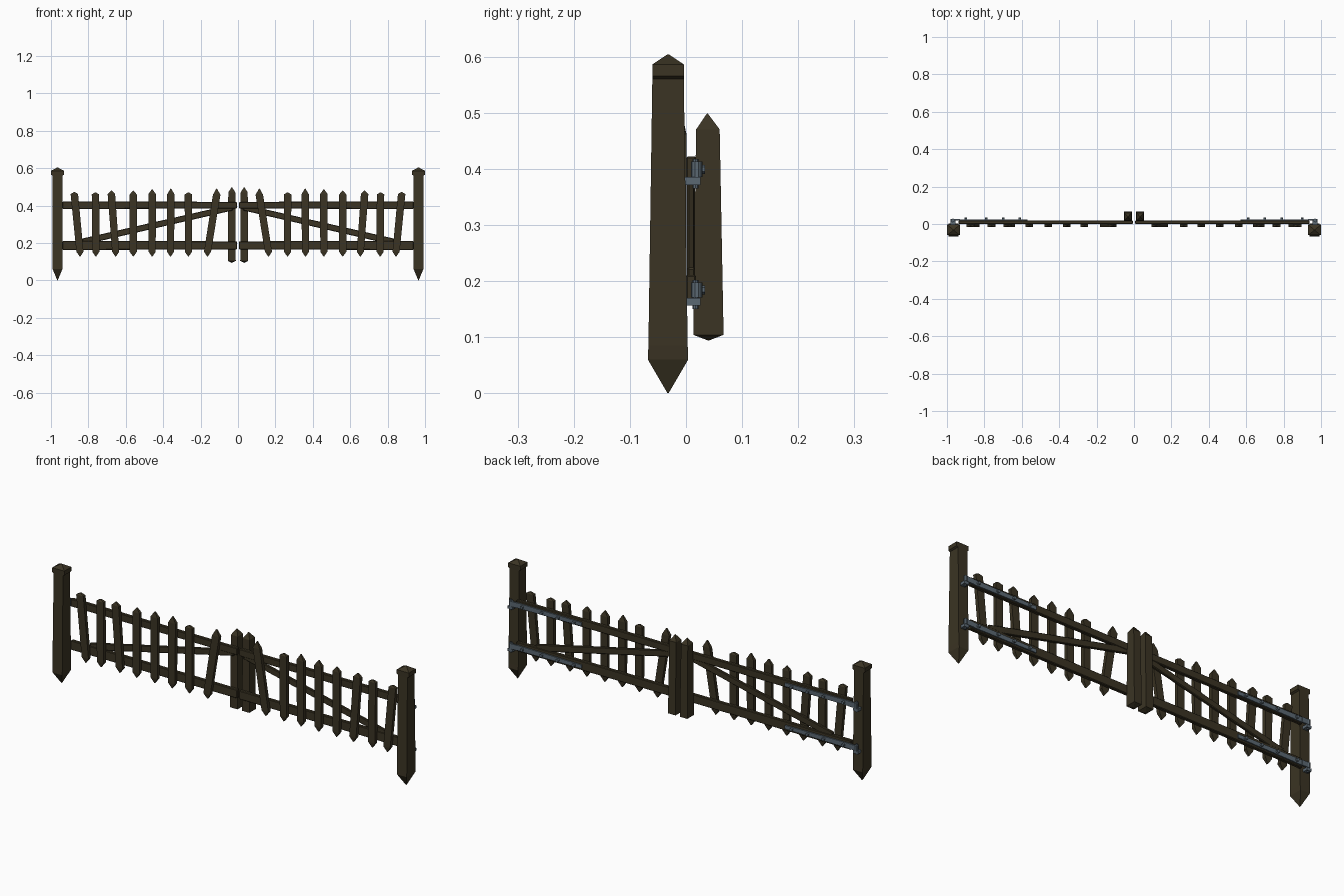
import bpy, bmesh, math
from mathutils import Vector, Matrix

if "Cube" in bpy.data.objects:
    bpy.data.objects.remove(bpy.data.objects["Cube"])


def mat(name, col):
    m = bpy.data.materials.new(name)
    m.diffuse_color = (*col, 1)
    m.use_nodes = True
    m.node_tree.nodes["Principled BSDF"].inputs["Base Color"].default_value = m.diffuse_color
    return m


WOOD = mat("dark wood", (0.043, 0.034, 0.017))
IRON = mat("blue grey iron", (0.105, 0.14, 0.17))


def finish(bm, name, m, s):
    """Mirror to side s, fix normals and make the object."""
    for v in bm.verts:
        v.co.x *= s
    bmesh.ops.remove_doubles(bm, verts=bm.verts, dist=1e-5)
    bmesh.ops.recalc_face_normals(bm, faces=bm.faces)
    me = bpy.data.meshes.new(name)
    bm.to_mesh(me)
    bm.free()
    me.materials.append(m)
    ob = bpy.data.objects.new(name, me)
    bpy.context.collection.objects.link(ob)
    return ob


def stake(name, rings, s, m=WOOD):
    """Loft rectangular rings given as (x, y, z, half width, half depth)."""
    bm = bmesh.new()
    loops = [[bm.verts.new((x + i * hx, y + j * hy, z))
              for i, j in ((-1, -1), (1, -1), (1, 1), (-1, 1))]
             for x, y, z, hx, hy in rings]
    bm.faces.new(loops[0])
    bm.faces.new(loops[-1])
    for a, b in zip(loops, loops[1:]):
        for k in range(4):
            bm.faces.new((a[k], a[(k + 1) % 4], b[(k + 1) % 4], b[k]))
    finish(bm, name, m, s)


def beam(name, p, q, y0, y1, h0, h1, s, m=WOOD, bevel=0.003):
    """Board from p to q (x, z) with end heights h0 and h1."""
    bm = bmesh.new()
    d = (Vector(q) - Vector(p)).normalized()
    n = Vector((-d.y, d.x))
    pts = [Vector(p) - n * h0 / 2, Vector(q) - n * h1 / 2,
           Vector(q) + n * h1 / 2, Vector(p) + n * h0 / 2]
    f = bm.faces.new([bm.verts.new((a.x, y0, a.y)) for a in pts])
    g = bmesh.ops.extrude_face_region(bm, geom=[f])["geom"]
    for v in g:
        if isinstance(v, bmesh.types.BMVert):
            v.co.y = y1
    bmesh.ops.recalc_face_normals(bm, faces=bm.faces)
    if bevel:
        bmesh.ops.bevel(bm, geom=bm.edges[:], offset=bevel, segments=1, affect='EDGES')
    finish(bm, name, m, s)


def cyl(name, c, r, depth, s, axis='Z', n=10):
    bm = bmesh.new()
    rot = Matrix.Rotation(math.pi / 2, 4, 'X') if axis == 'Y' else Matrix()
    bmesh.ops.create_cone(bm, cap_ends=True, segments=n, radius1=r, radius2=r,
                          depth=depth, matrix=Matrix.Translation(c) @ rot)
    finish(bm, name, IRON, s)


# pickets: bottom x, top x, tip height, shoulder drop (positive side)
PICKETS = [(0.845, 0.875, 0.472, 0.010), (0.760, 0.762, 0.470, 0.010),
           (0.654, 0.677, 0.480, 0.018), (0.560, 0.560, 0.480, 0.022),
           (0.459, 0.459, 0.487, 0.026), (0.361, 0.359, 0.490, 0.030),
           (0.265, 0.265, 0.470, 0.010), (0.163, 0.114, 0.490, 0.032)]

for s, side in ((-1, "left"), (1, "right")):
    # gate post with pointed foot and flared low cap
    x, y = 0.965, -0.032
    stake(f"post_{side}", [(x, y, 0, .001, .001), (x, y, .06, .026, .036),
                           (x, y, .085, .028, .035), (x, y, .56, .026, .028),
                           (x, y, .565, .034, .028), (x, y, .586, .034, .028),
                           (x, y, .604, .001, .001)], s)
    # meeting stile at the middle, on the back
    stake(f"stile_{side}", [(0.033, .040, .094, .001, .001), (0.033, .040, .104, .021, .027),
                            (0.033, .039, .47, .019, .021), (0.033, .038, .498, .001, .001)], s)
    # pickets on the front
    for i, (xb, xt, zt, dz) in enumerate(PICKETS):
        y, zb = -0.008, 0.127
        stake(f"picket_{side}_{i + 1}", [(xb, y, zb, .001, .004), (xb, y, zb + .026, .019, .009),
                                         (xt, y, zt - dz, .020, .009), (xt, y, zt, .002, .003)], s)
    # rails and diagonal brace
    beam(f"top_rail_{side}", (0.006, .402), (0.938, .402), 0, .018, .036, .040, s)
    beam(f"bottom_rail_{side}", (0.006, .187), (0.938, .187), 0, .018, .044, .048, s)
    beam(f"brace_{side}", (0.03, .39), (0.83, .207), .002, .016, .032, .034, s)
    # strap hinges on the back
    for lvl, z in (("top", .399), ("bottom", .184)):
        t = f"{lvl}_{side}"
        beam(f"hinge_strap_{t}", (0.57, z), (0.935, z), .018, .024, .018, .026, s, IRON, 0)
        beam(f"hinge_tongue_{t}", (0.93, z), (0.965, z), .018, .026, .026, .026, s, IRON, 0)
        cyl(f"hinge_barrel_{t}", (0.968, .019, z), .010, .027, s)
        cyl(f"hinge_pin_{t}", (0.968, .017, z - .008), .005, .052, s, n=8)
        beam(f"hinge_bracket_{t}", (0.955, z - .021), (0.981, z - .021), -.006, .026, .014, .014, s, IRON, 0)
        for k, bx in enumerate((0.61, 0.70, 0.79, 0.90)):
            cyl(f"hinge_bolt_{t}_{k + 1}", (bx, .028, z), .008, .012, s, 'Y', 6)
